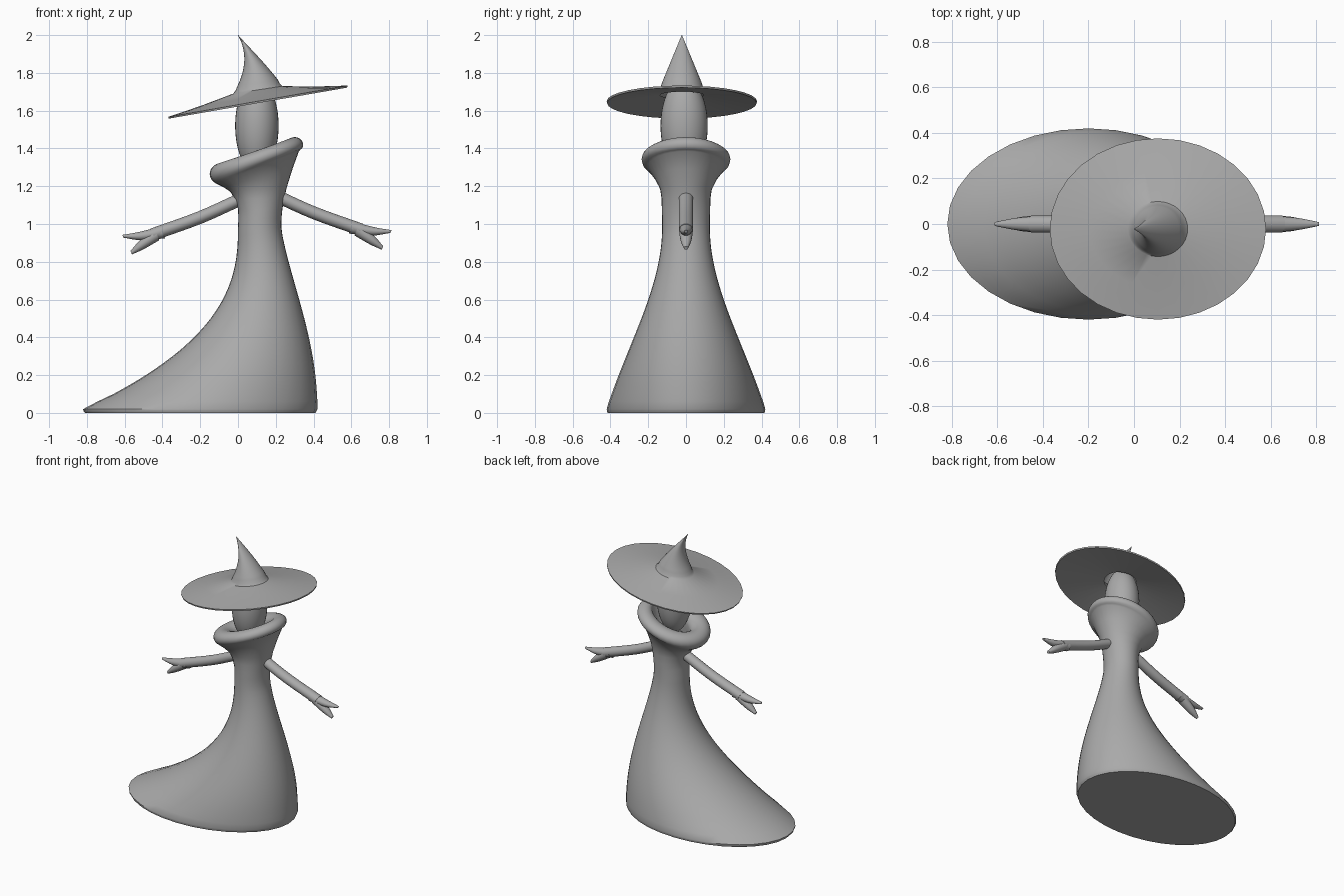
import bpy
import bmesh
from math import cos, sin, pi, radians
from mathutils import Vector

SIDES = 32

cube = bpy.data.objects.get("Cube")
if cube:
    bpy.data.objects.remove(cube, do_unlink=True)

grey = bpy.data.materials.new("plain grey")
grey.use_nodes = True
COLOUR = (0.4, 0.4, 0.4, 1)
grey.diffuse_color = COLOUR
grey.node_tree.nodes["Principled BSDF"].inputs["Base Color"].default_value = COLOUR


def finish(obj):
    """Give an object its material and smooth shading with sharp edges kept."""
    obj.data.materials.append(grey)
    bpy.ops.object.select_all(action='DESELECT')
    obj.select_set(True)
    bpy.context.view_layer.objects.active = obj
    bpy.ops.object.shade_smooth_by_angle(angle=radians(40))


def smooth_sections(sections, steps):
    """Insert spline-interpolated sections between the given ones."""
    keys = [Vector(section) for section in sections]
    gaps = [(after - before).length for before, after in zip(keys, keys[1:])]
    tangents = []
    for i in range(len(keys)):
        low, high = max(i - 1, 0), min(i + 1, len(keys) - 1)
        tangents.append((keys[high] - keys[low]) / sum(gaps[low:high]))
    result = []
    for i, gap in enumerate(gaps):
        start, end = keys[i], keys[i + 1]
        leave, arrive = tangents[i] * gap, tangents[i + 1] * gap
        for k in range(steps):
            t = k / steps
            u = 1 - t
            result.append(start * (1 + 2 * t) * u * u + leave * t * u * u
                          + end * t * t * (3 - 2 * t) - arrive * t * t * u)
    return result + [keys[-1]]


def loft(name, sections, steps=2, y=0, caps=True):
    """Skin ellipses, each (left x, left z, right x, right z, half depth)."""
    bm = bmesh.new()
    rings = []
    for left_x, left_z, right_x, right_z, depth in smooth_sections(sections, steps):
        ring = []
        for i in range(SIDES):
            angle = 2 * pi * i / SIDES
            across = (1 + cos(angle)) / 2
            ring.append(bm.verts.new((left_x + (right_x - left_x) * across,
                                      y + depth * sin(angle),
                                      left_z + (right_z - left_z) * across)))
        rings.append(ring)
    for lower, upper in zip(rings, rings[1:]):
        for i in range(SIDES):
            j = (i + 1) % SIDES
            bm.faces.new((lower[i], lower[j], upper[j], upper[i]))
    if caps:
        bm.faces.new(rings[0][::-1])
        bm.faces.new(rings[-1])
        bmesh.ops.recalc_face_normals(bm, faces=bm.faces)
    mesh = bpy.data.meshes.new(name)
    bm.to_mesh(mesh)
    bm.free()
    obj = bpy.data.objects.new(name, mesh)
    bpy.context.collection.objects.link(obj)
    finish(obj)


def skirt_section(t):
    """Skirt ring from the waist (t = 0) to the hem (t = 1), trailing to -x."""
    z = 0.98 - 0.96 * t
    trail = -0.82 * t ** 2.5
    front = 0.23 + 0.19 * sin(t * pi / 2) ** 1.3
    return (trail, z, front, z, 0.126 + 0.294 * t * t * (2 - t))


def collar_section(degrees):
    """Ring of the tilted collar roll, from its underside over to its inside."""
    out, up = cos(radians(degrees)), sin(radians(degrees))
    return (-0.08 - 0.07 * out, 1.265 + 0.06 * up,
            0.3 + 0.045 * out, 1.42 + 0.04 * up, 0.17 + 0.065 * out)


# Gown: hem, trailing skirt, bodice, rolled collar and the well inside it
hem = (-0.81, 0, 0.41, 0, 0.415)
skirt = [skirt_section(1 - i / 12) for i in range(13)]
bodice = [(0, 1.08, 0.235, 1.08, 0.128), (-0.04, 1.17, 0.26, 1.2, 0.137)]
collar = [collar_section(angle) for angle in range(-60, 181, 30)]
well = (0, 1.2, 0.22, 1.25, 0.11)
loft("gown", [hem] + skirt + bodice + collar + [well])

# Egg-shaped head
bpy.ops.mesh.primitive_uv_sphere_add(segments=SIDES, ring_count=SIDES,
                                     location=(0.1, -0.01, 1.52))
head = bpy.context.object
head.name = "head"
head.scale = (0.115, 0.125, 0.25)
finish(head)


def crown_section(s):
    """Crown ring from its base (s = 0) to its bent tip (s = 1)."""
    z = 1.71 + 0.29 * s
    centre = 0.105 * (1 - s * s)
    half = 0.13 * (1 - s) ** 1.5 + 0.001
    tilt = 0.02 * (1 - s)
    return (centre - half, z - tilt, centre + half, z + tilt,
            0.12 * (1 - s) + 0.001)


# Hat: bent crown flowing into the tilted brim, then the underside
rim = (-0.37, 1.567, 0.58, 1.733, 0.398)
lower_rim = (-0.366, 1.558, 0.578, 1.722, 0.396)
inner_edge = (0, 1.665, 0.21, 1.7, 0.115)
loft("hat_crown", [rim] + [crown_section(i / 8) for i in range(9)],
     y=-0.022, caps=False)
loft("hat_underside", [inner_edge, lower_rim, rim], steps=1,
     y=-0.022, caps=False)


def limb(name, path, side):
    """Tapered limb along (x, z, radius), mirrored for the right side."""
    sections = []
    for x, z, radius in path:
        lean, rise = 0.4 * radius, 0.9 * radius
        low, high = x - lean, x + lean
        if side == "right":
            low, high, z = 0.2 - low, 0.2 - high, z - 0.025
        sections.append((low, z - rise, high, z + rise, 1.1 * radius))
    loft(side + "_" + name, sections, steps=4)


# Arms, each with a two-fingered hand
for side in ("left", "right"):
    limb("arm", [(0.2, 1.15, 0.034), (0.4, 1.06, 0.034), (0.65, 0.97, 0.034)], side)
    limb("upper_finger", [(0.6, 0.98, 0.034), (0.72, 0.96, 0.024),
                          (0.81, 0.96, 0.008)], side)
    limb("lower_finger", [(0.63, 0.97, 0.034), (0.71, 0.915, 0.026),
                          (0.765, 0.873, 0.01)], side)
